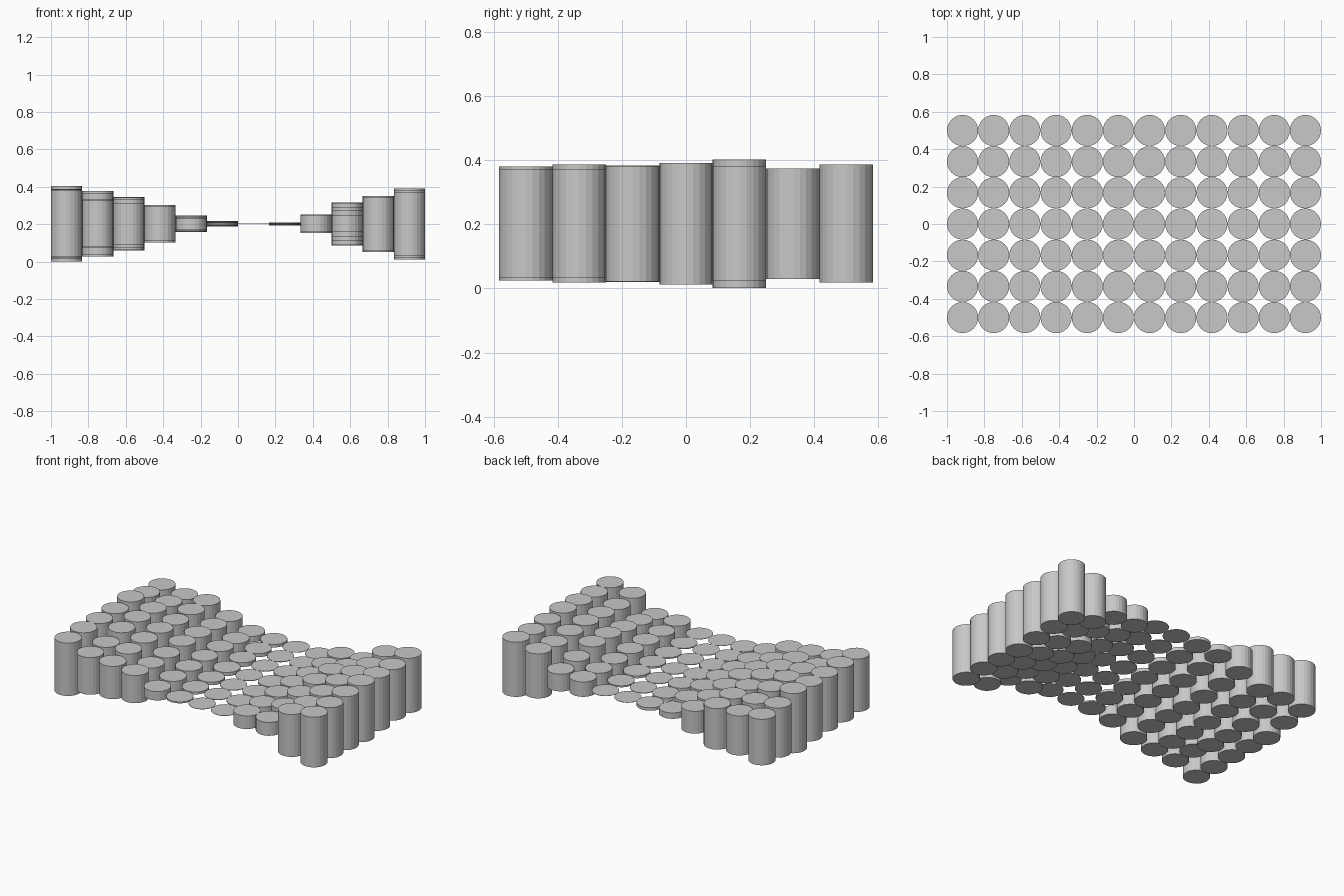
import bpy, bmesh
from mathutils import Matrix

COLS, ROWS = 12, 7
STEP = 2 / COLS
RADIUS = STEP / 2
MID_Z = 0.202

# Half heights of the pillars, one line per row from front to back
HALF = [
    [.178, .125, .110, .093, .030, .005, .001, .001, .044, .045, .143, .169],
    [.184, .130, .130, .080, .035, .008, .002, .003, .040, .070, .130, .170],
    [.182, .165, .140, .085, .040, .010, .002, .004, .045, .090, .140, .180],
    [.185, .175, .143, .100, .045, .012, .002, .006, .050, .110, .150, .190],
    [.201, .170, .135, .095, .045, .014, .002, .008, .045, .115, .145, .178],
    [.167, .150, .140, .085, .035, .012, .002, .005, .045, .080, .135, .172],
    [.155, .133, .138, .075, .020, .010, .001, .001, .050, .058, .150, .184],
]

grey = bpy.data.materials.new("plain grey")
grey.diffuse_color = (0.58, 0.58, 0.58, 1)

# Unit pillar, scaled for each height
for r, row in enumerate(HALF):
    bm = bmesh.new()
    for c, h in enumerate(row):
        x = (c - (COLS - 1) / 2) * STEP
        y = (r - (ROWS - 1) / 2) * STEP
        bmesh.ops.create_cone(bm, cap_ends=True, segments=24,
                              radius1=RADIUS, radius2=RADIUS, depth=2 * h,
                              matrix=Matrix.Translation((x, y, MID_Z)))
    # One object per row of pillars
    mesh = bpy.data.meshes.new(f"pillar_row_{r + 1}")
    bm.to_mesh(mesh)
    bm.free()
    mesh.materials.append(grey)
    obj = bpy.data.objects.new(f"pillar_row_{r + 1}", mesh)
    bpy.context.collection.objects.link(obj)
